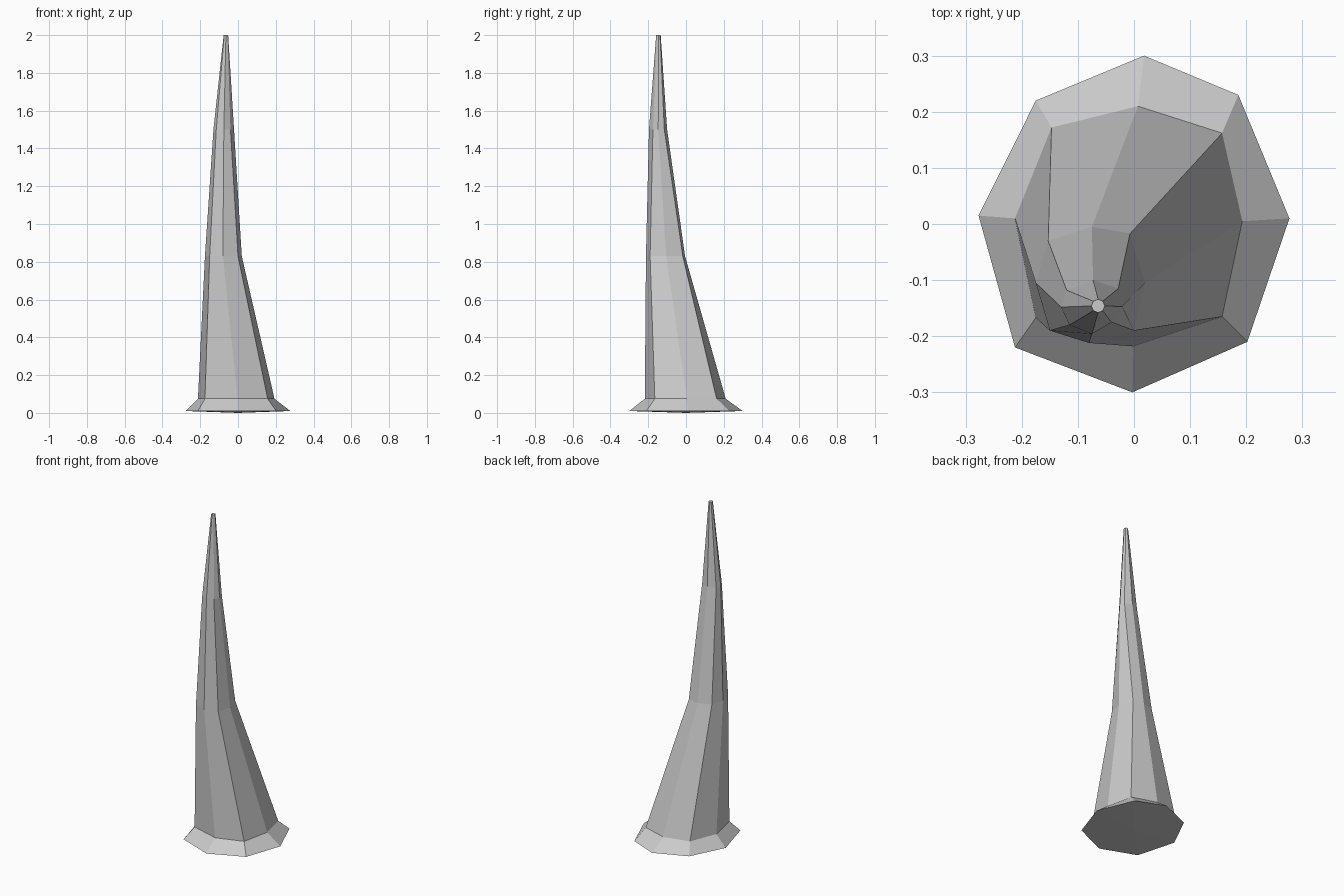
import bpy
import bmesh
from math import cos, sin, pi

cube = bpy.data.objects.get("Cube")
if cube:
    bpy.data.objects.remove(cube, do_unlink=True)

# Single pale grey material
grey = bpy.data.materials.new("pale_grey")
grey.use_nodes = True
colour = (0.6, 0.6, 0.6, 1)
grey.diffuse_color = colour
grey.node_tree.nodes["Principled BSDF"].inputs["Base Color"].default_value = colour

# Uneven eight-sided cross-sections from the flared foot to the blunt tip
SIDES = 8
sections = [
    (0.01, [(.277, .01), (.186, .23), (.018, .30), (-.175, .22),
            (-.277, .015), (-.212, -.22), (-.003, -.30), (.202, -.21)]),
    (0.075, [(.193, .005), (.157, .162), (.007, .21), (-.147, .172),
             (-.212, .01), (-.175, -.167), (-.002, -.218), (.157, -.165)]),
    (0.83, [(.02, -.105), (-.007, -.017), (-.075, -.005), (-.153, -.03),
            (-.175, -.105), (-.15, -.19), (-.08, -.212), (0, -.19)]),
    (1.5, [(-.021, -.147), (-.028, -.115), (-.073, -.1), (-.12, -.118),
           (-.13, -.148), (-.115, -.18), (-.075, -.196), (-.04, -.175)]),
    (2.0, [(-.064 + .012 * cos(2 * pi * i / SIDES),
            -.146 + .012 * sin(2 * pi * i / SIDES)) for i in range(SIDES)]),
]

# Bent spike lofted through the sections
bm = bmesh.new()
rings = [[bm.verts.new((x, y, z)) for x, y in points] for z, points in sections]
for low, high in zip(rings, rings[1:]):
    for i in range(SIDES):
        j = (i + 1) % SIDES
        bm.faces.new((low[i], low[j], high[j], high[i]))
bm.faces.new(rings[-1])

# Shallow pointed underside
bottom = bm.verts.new((0, 0, 0))
for i in range(SIDES):
    bm.faces.new((rings[0][(i + 1) % SIDES], rings[0][i], bottom))
bmesh.ops.recalc_face_normals(bm, faces=bm.faces)

mesh = bpy.data.meshes.new("bent_spike")
bm.to_mesh(mesh)
bm.free()
mesh.materials.append(grey)
spike = bpy.data.objects.new("bent_spike", mesh)
bpy.context.collection.objects.link(spike)
